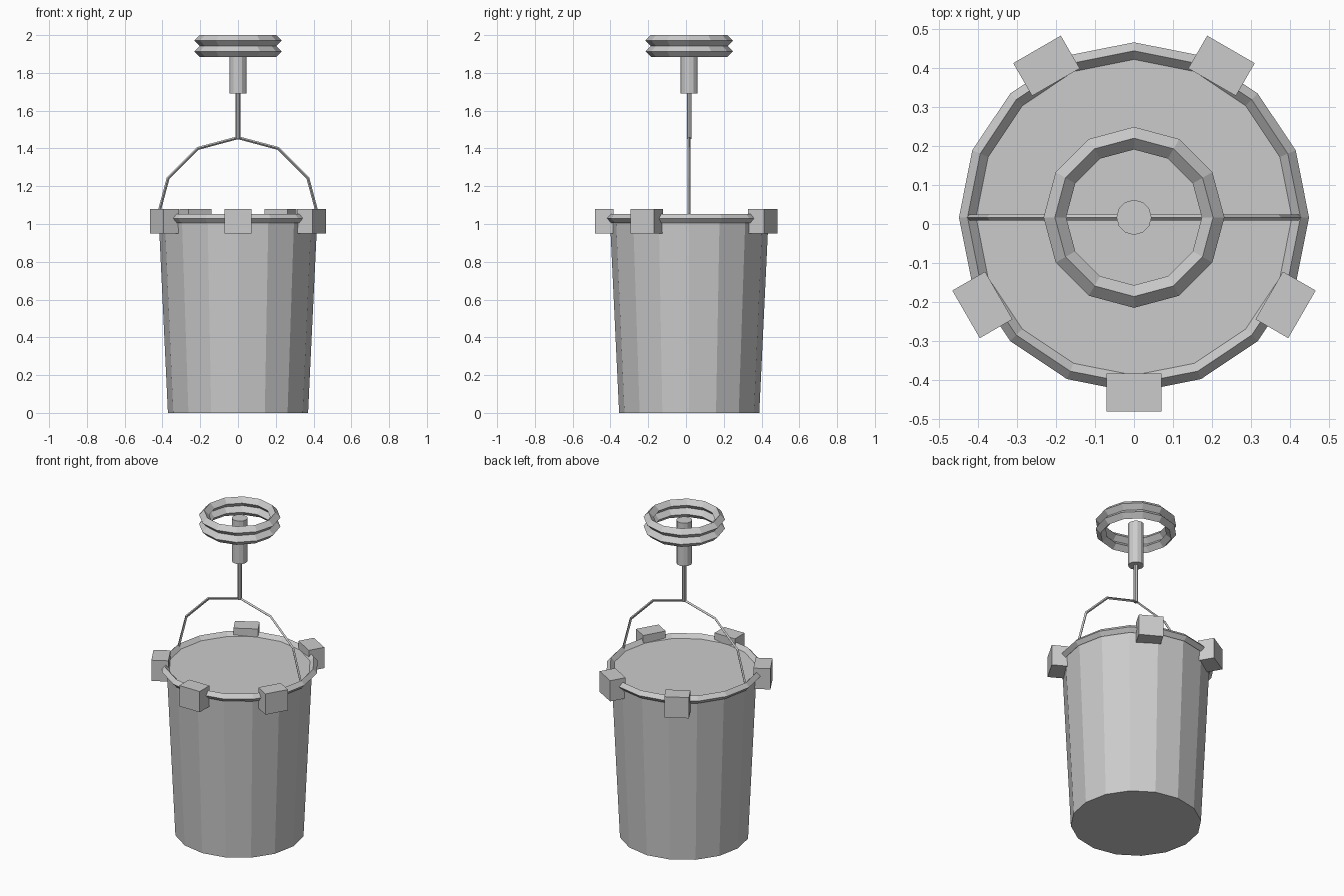
import bpy
import math
from mathutils import Vector, Matrix

if "Cube" in bpy.data.objects:
    bpy.data.objects.remove(bpy.data.objects["Cube"], do_unlink=True)

CY = 0.017       # depth of the central axis
RIM_Z = 1.03     # height of the rim and handle pivots
RIM_R = 0.427

grey = bpy.data.materials.new("plain_grey")
grey.use_nodes = True
GREY = (0.6, 0.6, 0.6, 1)
grey.diffuse_color = GREY
grey.node_tree.nodes["Principled BSDF"].inputs["Base Color"].default_value = GREY


def finish(name):
    ob = bpy.context.object
    ob.name = ob.data.name = name
    ob.data.materials.clear()
    ob.data.materials.append(grey)
    return ob


def cone(name, sides, r_low, r_high, z_low, z_high):
    bpy.ops.mesh.primitive_cone_add(
        vertices=sides, radius1=r_low, radius2=r_high, depth=z_high - z_low,
        location=(0, CY, (z_low + z_high) / 2))
    return finish(name)


def ring(name, sides, major, minor, z):
    # Ring with a diamond cross-section
    bpy.ops.mesh.primitive_torus_add(
        major_segments=sides, minor_segments=4, major_radius=major,
        minor_radius=minor, location=(0, CY, z))
    return finish(name)


def handle_arc(name, radius, thick, steps):
    # Half hoop with a diamond cross-section, sunk into the rim at both ends
    verts, faces = [], []
    for i in range(steps + 1):
        a = math.pi * i / steps
        out = Vector((math.cos(a), 0, math.sin(a)))
        for d in (out, Vector((0, 1, 0)), -out, Vector((0, -1, 0))):
            verts.append(out * radius + d * thick)
    for i in range(steps):
        for k in range(4):
            n = (k + 1) % 4
            faces.append((4 * i + k, 4 * i + n, 4 * i + 4 + n, 4 * i + 4 + k))
    faces.append((3, 2, 1, 0))
    faces.append(tuple(4 * steps + k for k in range(4)))
    me = bpy.data.meshes.new(name)
    me.from_pydata(verts, [], faces)
    ob = bpy.data.objects.new(name, me)
    bpy.context.collection.objects.link(ob)
    bpy.context.view_layer.objects.active = ob
    ob.location = (0, CY, RIM_Z)
    # Make the normals point outwards
    bpy.ops.object.select_all(action='DESELECT')
    ob.select_set(True)
    bpy.ops.object.mode_set(mode='EDIT')
    bpy.ops.mesh.select_all(action='SELECT')
    bpy.ops.mesh.normals_make_consistent(inside=False)
    bpy.ops.object.mode_set(mode='OBJECT')
    return finish(name)


# Bucket with its closed top and rolled rim
cone("bucket_body", 16, 0.371, 0.42, 0, RIM_Z)
ring("bucket_rim", 16, RIM_R, 0.022, RIM_Z).scale.z = 1.1

# Blocks around the rim
for i, deg in enumerate((-90, -30, 60, 120, 210)):
    a = math.radians(deg)
    r = 0.449
    bpy.ops.mesh.primitive_cube_add(
        size=1, location=(r * math.cos(a), CY + r * math.sin(a), 1.015),
        rotation=(0, 0, a))
    finish("rim_block_%d" % (i + 1)).scale = (0.097, 0.141, 0.13)

# Carrying handle, hanging rod and grip
handle_arc("handle", RIM_R, 0.008, 6)
cone("hanging_rod", 8, 0.013, 0.013, 1.45, 1.70)
cone("grip", 12, 0.045, 0.045, 1.69, 1.96)

# Two stacked rings around the grip
for name, z in (("lower_ring", 1.914), ("upper_ring", 1.971)):
    ring(name, 12, 0.203, 0.029, z)
